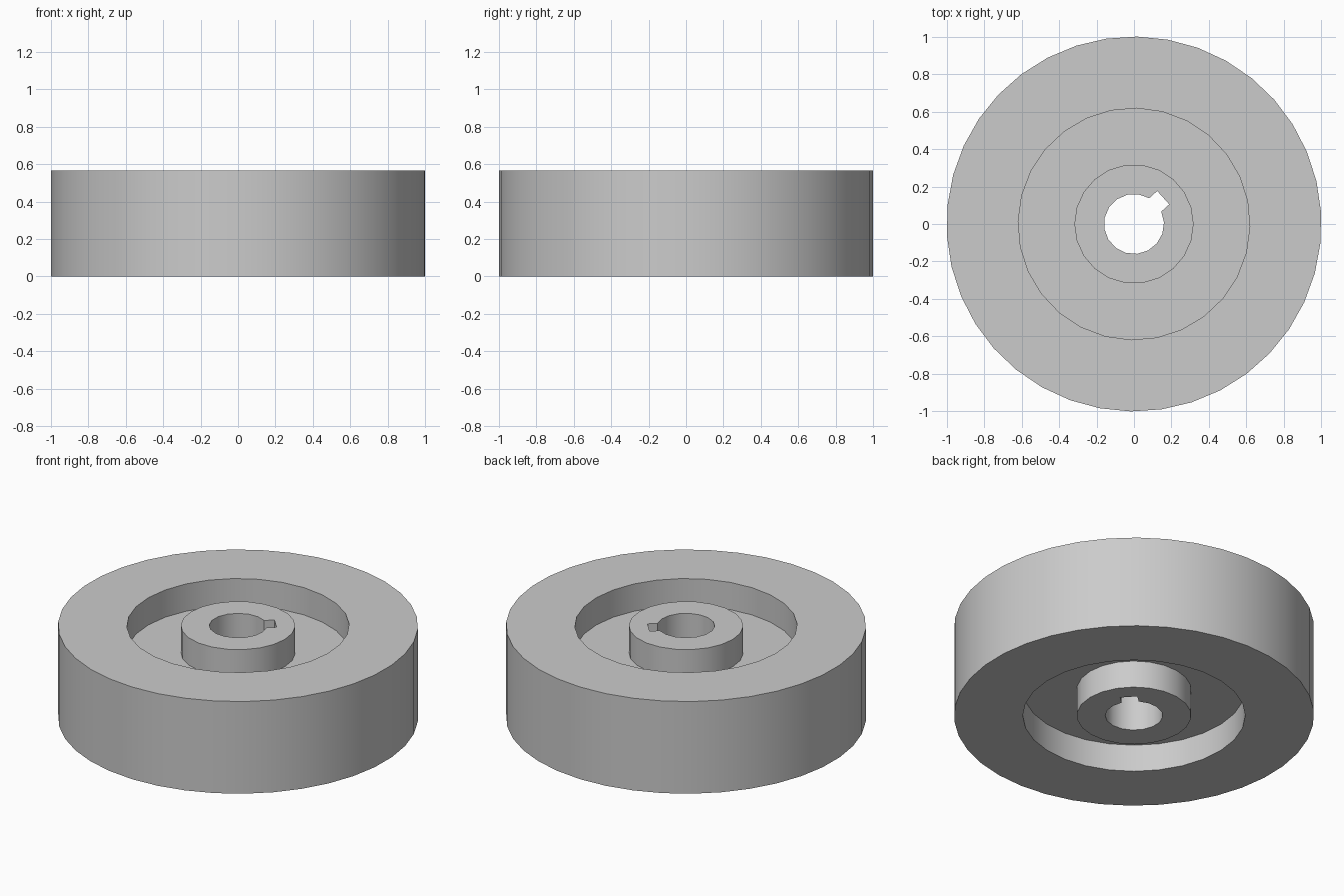
import bpy
import bmesh
from math import radians, cos, sin, asin, degrees

cube = bpy.data.objects.get("Cube")
if cube:
    bpy.data.objects.remove(cube, do_unlink=True)

# Main dimensions
HEIGHT, RECESS = 0.565, 0.167
R_RIM, R_RECESS, R_HUB, R_BORE = 1.0, 0.618, 0.318, 0.16
KEY_ANGLE, KEY_HALF, KEY_REACH = 42, 0.048, 0.21
LEVELS = [0, RECESS, HEIGHT - RECESS, HEIGHT]


def circle(radius, count, start):
    angles = [radians(start + 360 * i / count) for i in range(count)]
    return [(radius * cos(a), radius * sin(a)) for a in angles]


def keyed_bore(count):
    """Round bore outline with a square keyway on one side."""
    edge = degrees(asin(KEY_HALF / R_BORE))
    step = (360 - 2 * edge) / count
    angles = [radians(KEY_ANGLE + edge + step * i) for i in range(count + 1)]
    points = [(R_BORE * cos(a), R_BORE * sin(a)) for a in angles]
    c, s = cos(radians(KEY_ANGLE)), sin(radians(KEY_ANGLE))
    for side in (-KEY_HALF, KEY_HALF):
        points.append((KEY_REACH * c - side * s, KEY_REACH * s + side * c))
    return points


bm = bmesh.new()


def ring(points, z):
    """Closed loop of edges at one height."""
    verts = [bm.verts.new((x, y, z)) for x, y in points]
    return [bm.edges.new((v, verts[i - 1])) for i, v in enumerate(verts)]


def wall(lower, upper):
    """Straight wall between two matching loops."""
    for low, high in zip(lower, upper):
        a, b = low.verts
        d, c = high.verts
        bm.faces.new((a, b, c, d))


def cap(outer, inner):
    """Flat annular face between two loops."""
    bmesh.ops.triangle_fill(bm, edges=outer + inner, use_beauty=True,
                            normal=(0, 0, 1))


rim_points = circle(R_RIM, 38, 89)
recess_points = circle(R_RECESS, 28, 11.4)
hub_points = circle(R_HUB, 22, 0)
bore_points = keyed_bore(15)

rim = [ring(rim_points, z) for z in (0, HEIGHT)]
recess = [ring(recess_points, z) for z in LEVELS]
hub = [ring(hub_points, z) for z in LEVELS]
bore = [ring(bore_points, z) for z in (0, HEIGHT)]

# Outer tread, bore and recess walls on both sides of the web
wall(*rim)
wall(*bore)
for loops in (recess, hub):
    wall(loops[0], loops[1])
    wall(loops[2], loops[3])

# Rim faces, hub faces and web faces
for end, level in ((0, 0), (1, 3)):
    cap(rim[end], recess[level])
    cap(hub[level], bore[end])
for level in (1, 2):
    cap(recess[level], hub[level])

bmesh.ops.recalc_face_normals(bm, faces=bm.faces[:])
mesh = bpy.data.meshes.new("keyed_wheel")
bm.to_mesh(mesh)
bm.free()
wheel = bpy.data.objects.new("keyed_wheel", mesh)
bpy.context.collection.objects.link(wheel)

# Plain grey finish
grey = bpy.data.materials.new("light_grey")
grey.use_nodes = True
colour = (0.6, 0.6, 0.6, 1)
grey.diffuse_color = colour
for node in grey.node_tree.nodes:
    if node.type == 'BSDF_PRINCIPLED':
        node.inputs["Base Color"].default_value = colour
mesh.materials.append(grey)

# Smooth round walls with crisp rims
bpy.ops.object.select_all(action='DESELECT')
wheel.select_set(True)
bpy.context.view_layer.objects.active = wheel
bpy.ops.object.shade_smooth_by_angle(angle=radians(30))
